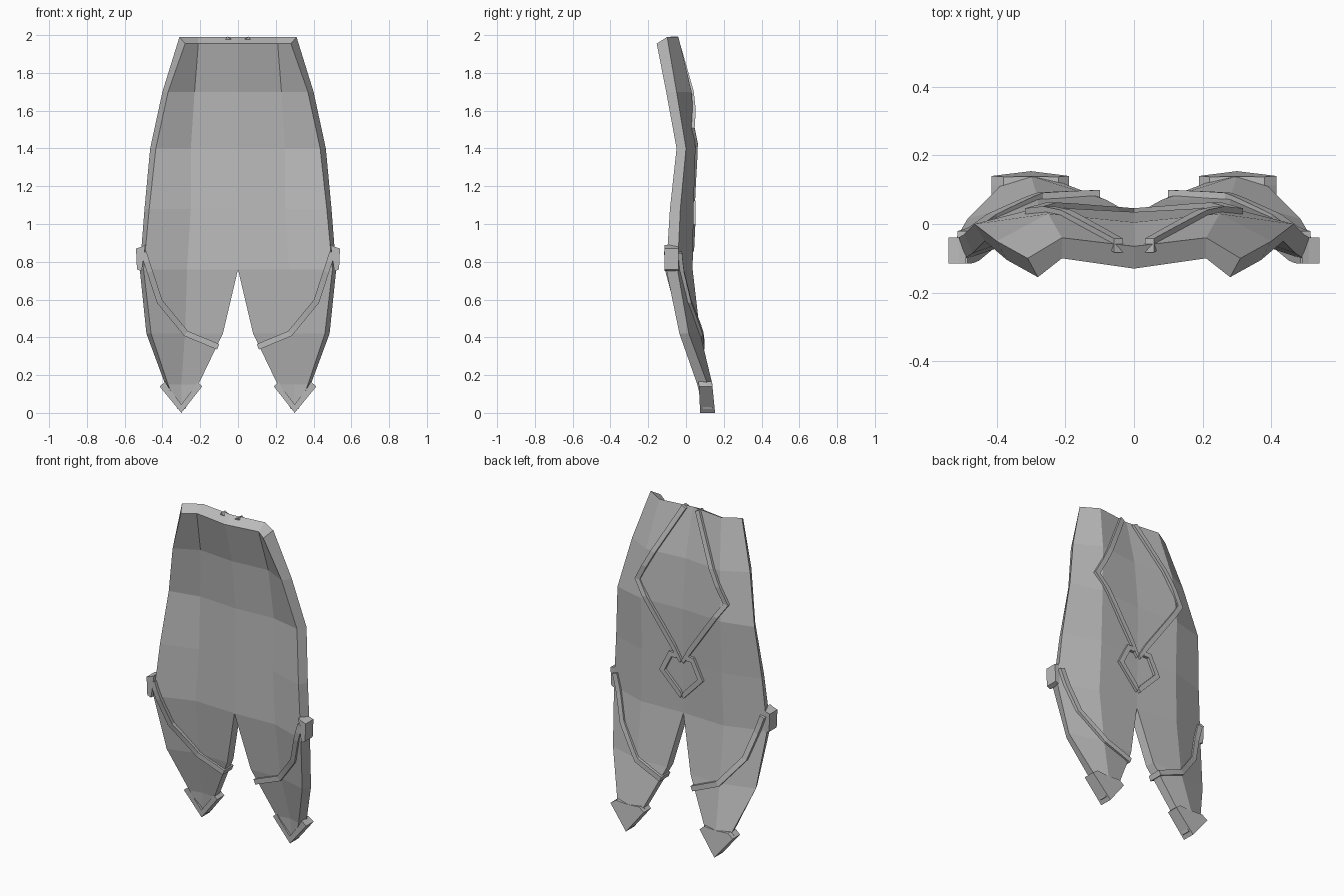
import bpy
import bmesh
from mathutils import Vector

cube = bpy.data.objects.get("Cube")
if cube:
    bpy.data.objects.remove(cube)

grey = bpy.data.materials.new("mid_grey")
grey.use_nodes = True
COLOUR = (0.5, 0.5, 0.5, 1)
grey.diffuse_color = COLOUR
grey.node_tree.nodes["Principled BSDF"].inputs["Base Color"].default_value = COLOUR

# Cross-sections of one half: inner, middle and outer points as (x, y, z)
BACK = [
    [(0, -.065, 1.99), (.21, -.04, 1.99), (.31, -.1, 1.99)],
    [(0, .005, 1.7), (.25, .03, 1.7), (.4, -.05, 1.7)],
    [(0, .035, 1.4), (.27, .05, 1.4), (.465, 0, 1.4)],
    [(0, .03, 1.08), (.27, .04, 1.08), (.495, -.03, 1.08)],
    [(0, .025, .76), (.28, .035, .76), (.52, -.045, .76)],
    [(.08, .07, .42), (.28, .075, .42), (.485, .015, .42)],
    [(.21, .12, .15), (.3, .14, .15), (.385, .115, .15)],
    [(.28, .14, .02), (.3, .145, .02), (.32, .14, .02)],
]
FRONT = [
    [(0, -.13, 1.955), (.21, -.1, 1.955), (.28, -.155, 1.955)],
    [(0, -.055, 1.7), (.23, -.035, 1.7), (.37, -.105, 1.7)],
    [(0, -.025, 1.4), (.25, -.01, 1.4), (.435, -.05, 1.4)],
    [(0, -.03, 1.08), (.25, -.02, 1.08), (.47, -.085, 1.08)],
    [(0, -.035, .76), (.27, -.025, .76), (.5, -.105, .76)],
    [(.08, .01, .42), (.28, .015, .42), (.46, -.035, .42)],
    [(.21, .07, .15), (.3, .08, .15), (.37, .06, .15)],
    [(.28, .09, .02), (.3, .09, .02), (.32, .09, .02)],
]
CROTCH = 4


def depth(rows, x, z):
    """Depth of the cloth surface at a given width and height."""
    for a, b in zip(rows, rows[1:]):
        if z >= b[0][2]:
            break
    t = max(0, min(1, (a[0][2] - z) / (a[0][2] - b[0][2])))
    p = [Vector(q).lerp(Vector(r), t) for q, r in zip(a, b)]
    left, right = (p[0], p[1]) if x < p[1].x else (p[1], p[2])
    s = max(0, min(1, (x - left.x) / max(right.x - left.x, .001)))
    return left.y + (right.y - left.y) * s


def finish(name, bm):
    bmesh.ops.recalc_face_normals(bm, faces=bm.faces)
    mesh = bpy.data.meshes.new(name)
    bm.to_mesh(mesh)
    bm.free()
    mesh.materials.append(grey)
    obj = bpy.data.objects.new(name, mesh)
    bpy.context.collection.objects.link(obj)
    mirror = obj.modifiers.new("Mirror", "MIRROR")
    mirror.use_clip = True
    return obj


def cloth(name):
    bm = bmesh.new()
    back, front = [[[bm.verts.new(p) for p in row] for row in rows]
                   for rows in (BACK, FRONT)]
    for i in range(len(back) - 1):
        for side in (back, front):
            for j in range(2):
                bm.faces.new((side[i][j], side[i][j + 1],
                              side[i + 1][j + 1], side[i + 1][j]))
        # outer edge, and inner edge of the split tails
        for j in ((2,) if i < CROTCH else (0, 2)):
            bm.faces.new((back[i][j], front[i][j], front[i + 1][j], back[i + 1][j]))
    for i in (0, -1):
        for j in range(2):
            bm.faces.new((back[i][j], back[i][j + 1], front[i][j + 1], front[i][j]))
    return finish(name, bm)


def strap(name, path, width, through=False, raise_by=.016, steps=5):
    """Raised band following the cloth; through wraps both faces."""
    path = [Vector(p) for p in path]
    dirs = [(b - a).normalized() for a, b in zip(path, path[1:])]
    stations = []
    for i, p in enumerate(path):
        d0, d1 = dirs[max(i - 1, 0)], dirs[min(i, len(dirs) - 1)]
        n0, n1 = Vector((-d0.y, d0.x)), Vector((-d1.y, d1.x))
        n = (n0 + n1).normalized()
        stations.append((p, n * (width / 2 / max(n.dot(n1), .5))))
    bm = bmesh.new()
    rings = []
    for (p, n), (q, m) in zip(stations, stations[1:]):
        for k in range(steps + 1):
            if k == 0 and rings:
                continue
            c, off = p.lerp(q, k / steps), n.lerp(m, k / steps)
            top = depth(BACK, *c) + raise_by
            low = depth(FRONT, *c) - raise_by if through else top - .04
            ring = []
            for s, y, w in ((1, low, .75), (1, top, .75), (-1, top, .75), (-1, low, .75)):
                e = c + off * s * w * 1.3
                ring.append(bm.verts.new((max(e.x, 0), y, e.y)))
            rings.append(ring)
    for a, b in zip(rings, rings[1:]):
        for k in range(4):
            bm.faces.new((a[k], a[k - 1], b[k - 1], b[k]))
    bm.faces.new(rings[0])
    bm.faces.new(rings[-1])
    return finish(name, bm)


def plate(name, outline, y0, y1, lean=0):
    """Extruded outline in the front plane, leaning back toward the ground."""
    bm = bmesh.new()
    a, b = [[bm.verts.new((x, y - lean * z, z)) for x, z in outline] for y in (y0, y1)]
    bm.faces.new(a)
    bm.faces.new(b)
    for k in range(len(a)):
        bm.faces.new((a[k], a[k - 1], b[k - 1], b[k]))
    return finish(name, bm)


cloth("split_cloak")

# Raised trim on the back
strap("back_diamond_trim", [(.045, 1.985), (.3, 1.51), (0, 1.08)], .03)
strap("back_kite_trim", [(.035, 1.11), (.075, 1.11), (.13, 1.0), (0, .865)], .03)

# Bands wrapped around each tail
strap("tail_band", [(.5, .85), (.415, .59), (.275, .42), (.105, .35)], .032, through=True)
plate("hip_block", [(.49, .89), (.51, .88), (.54, .87), (.535, .76), (.51, .75)], -.115, -.04)

# Pointed tail tips: a solid back and a V-shaped front rim
plate("tip_back", [(.19, .14), (.22, .165), (.3, .16), (.38, .165), (.415, .14), (.3, 0)],
      .105, .154, .1)
plate("tip_rim", [(.19, .14), (.215, .165), (.235, .13), (.3, .045), (.365, .13),
                  (.385, .165), (.415, .14), (.3, 0)], .075, .12, .05)
